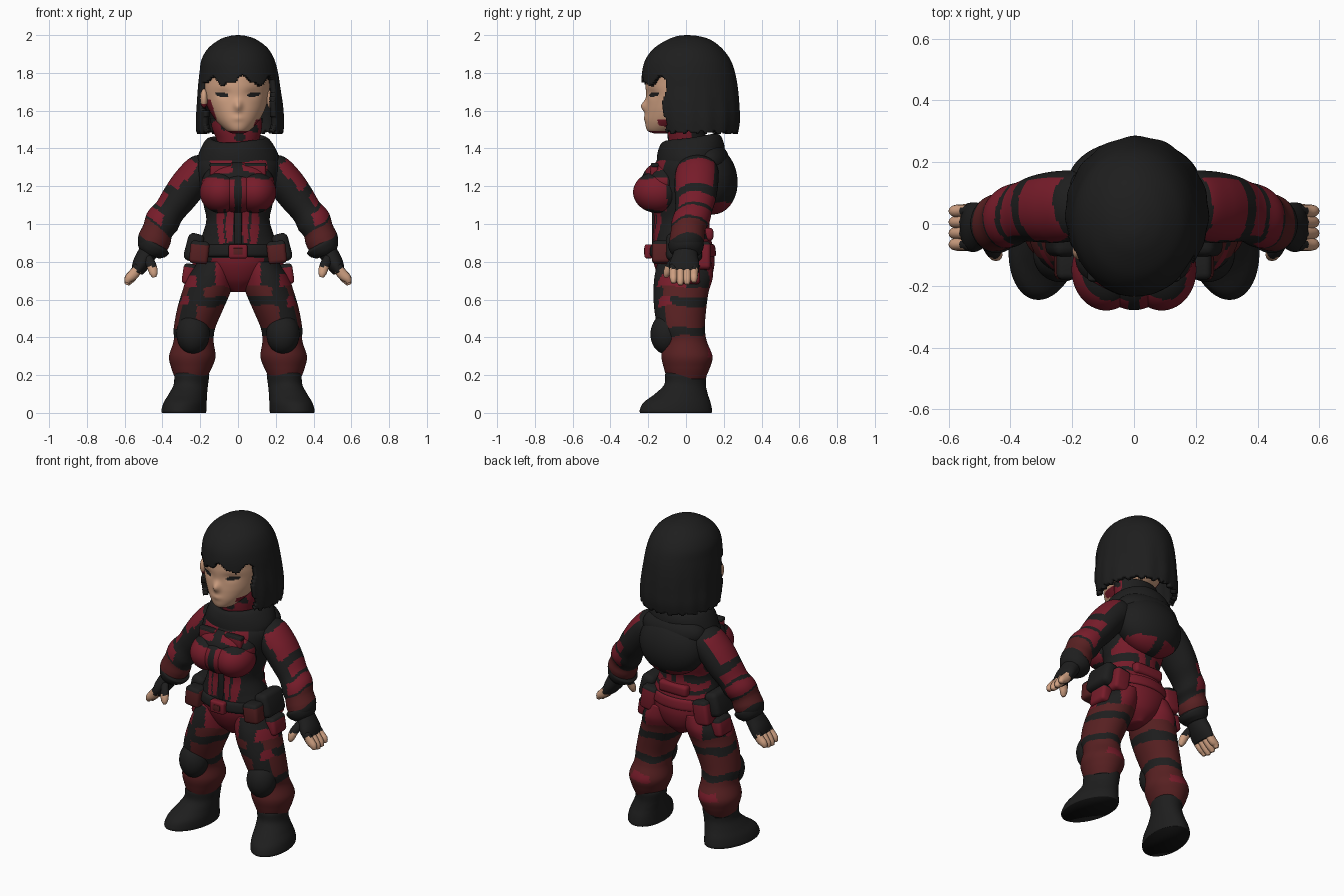
import bpy, bmesh, math
from mathutils import Vector, Matrix

if "Cube" in bpy.data.objects:
    bpy.data.objects.remove(bpy.data.objects["Cube"])

COLS = {"black_cloth": (.013, .013, .013), "crimson": (.185, .0115, .023),
        "dark_red": (.096, .0145, .0155), "skin": (.62, .35, .22), "sole_black": (.006, .006, .006)}
MATS = []
for n, c in COLS.items():
    m = bpy.data.materials.new(n)
    m.diffuse_color = (*c, 1)
    m.use_nodes = True
    m.node_tree.nodes["Principled BSDF"].inputs["Base Color"].default_value = m.diffuse_color
    MATS.append(m)
BLK, RED, DRK, SKN, SOL = range(5)


def finish(name, bm, rule, smooth=True):
    bmesh.ops.recalc_face_normals(bm, faces=bm.faces)
    bm.normal_update()
    for f in bm.faces:
        f.smooth = smooth
        f.material_index = rule if isinstance(rule, int) else rule(f.calc_center_median(), f.normal)
    me = bpy.data.meshes.new(name)
    bm.to_mesh(me)
    bm.free()
    for m in MATS:
        me.materials.append(m)
    ob = bpy.data.objects.new(name, me)
    bpy.context.collection.objects.link(ob)
    return ob


def spline(keys, sub):
    """Catmull-Rom through tuples of numbers."""
    out = []
    for i in range(len(keys) - 1):
        a, b, c, d = (Vector(keys[min(max(j, 0), len(keys) - 1)]) for j in (i - 1, i, i + 1, i + 2))
        for k in range(sub):
            t = k / sub
            out.append(.5 * (2 * b + (c - a) * t + (2 * a - 5 * b + 4 * c - d) * t * t
                             + (3 * b - a - 3 * c + d) * t ** 3))
    return out + [Vector(keys[-1])]


def loft(keys, segs=48, sub=6, flat=True):
    """Rings of (x, y, z, r_across, r_y), horizontal or square to the path."""
    rings, bm, rows = spline(keys, sub), bmesh.new(), []
    for i, r in enumerate(rings):
        p, u, v = Vector(r[:3]), Vector((1, 0, 0)), Vector((0, 1, 0))
        if not flat:
            t = Vector(rings[min(i + 1, len(rings) - 1)][:3]) - Vector(rings[max(i - 1, 0)][:3])
            u = v.cross(t).normalized()
        ang = [2 * math.pi * k / segs for k in range(segs)]
        rows.append([bm.verts.new(p + u * r[3] * math.cos(a) + v * r[4] * math.sin(a)) for a in ang])
    for a, b in zip(rows, rows[1:]):
        for k in range(segs):
            bm.faces.new((a[k], a[k - 1], b[k - 1], b[k]))
    bm.faces.new(rows[0])
    bm.faces.new(rows[-1])
    return bm


def column(rows, **kw):
    """Rows of (z, x centre, x radius, y front, y back)."""
    return loft([(x, (f + b) / 2, z, r, (b - f) / 2) for z, x, r, f, b in rows], **kw)


def blob(name, loc, rad, rule, tilt=0, segs=36):
    bm = bmesh.new()
    bmesh.ops.create_uvsphere(bm, u_segments=segs, v_segments=segs * 2 // 3, radius=1)
    bmesh.ops.transform(bm, verts=bm.verts, matrix=Matrix.Translation(loc)
                        @ Matrix.Rotation(tilt, 4, 'X') @ Matrix.Diagonal((*rad, 1)))
    return finish(name, bm, rule)


def box(name, loc, size, rule, tilt=0, bevel=.02):
    bm = bmesh.new()
    bmesh.ops.create_cube(bm, size=1, matrix=Matrix.Translation(loc)
                          @ Matrix.Rotation(tilt, 4, 'Y') @ Matrix.Diagonal((*size, 1)))
    bmesh.ops.bevel(bm, geom=bm.edges[:], offset=bevel, segments=3, profile=.5, affect='EDGES')
    return finish(name, bm, rule)


def mirrored(bm, s):
    bmesh.ops.scale(bm, vec=(s, 1, 1), verts=bm.verts)
    return bm


# Colour rules for the suit
def wobble(c):
    return .007 * math.sin(31 * c.x + 23 * c.y + 17 * c.z)


def torso_rule(c, n):
    x, z = abs(c.x) + wobble(c), c.z + wobble(c)
    if c.y < 0:
        if z > 1.24:
            return RED if 1.275 < z < 1.335 and .025 < x < .15 else BLK
        if z > 1.075:
            return RED if abs(c.x) > .018 and c.y < -.1 else BLK
        if z > .9:
            return RED if .024 < x < .058 or .07 < x < .105 else BLK
        return RED if z < .825 and x < .14 else BLK
    if z > 1.15:
        return BLK
    if z > 1.04:
        return RED if .03 < x < .17 else BLK
    if z > .99:
        return RED if .02 < x < .06 else BLK
    return RED if x < .17 and not .925 < z < .95 else BLK


def leg_rule(c, n):
    z, x = c.z + wobble(c), abs(c.x)
    if z < .19:
        return BLK
    if z < .405:
        return RED if .29 < z < .34 and n.y > .8 else DRK
    if z < .45 or .565 < z < .615:
        return RED if z > .5 and n.y < -.3 and x > .26 else BLK
    if z < .565:
        return BLK if n.y < -.55 and x > .22 else DRK
    if z < .67:
        return BLK if n.y < -.6 and x > .18 else DRK
    if n.y > .1:
        return RED if x < .2 else BLK
    return RED if x < .12 or (x > .22 and z < .73) else BLK


def arm_rule(c, n):
    out = n.x * math.copysign(1, c.x)
    d = (abs(c.x) - .17) * .6 + (1.31 - c.z) * .8 + wobble(c)   # distance along the sleeve
    if d < .025:
        return BLK
    if d < .2:
        edge = .15 if d < .12 else .35
        return RED if out > edge and n.y < .75 else BLK
    if d < .25:
        return BLK
    if d < .315:
        return RED if out > .2 and n.y > -.75 else BLK
    if d < .335:
        return BLK
    if d < .405:
        return RED if out > -.1 else BLK
    if d < .418:
        return BLK
    return DRK if d < .5 else BLK


# Trunk and a broad bust
finish("torso", column([
    (.64, 0, .04, -.07, .07), (.7, 0, .14, -.13, .125), (.78, 0, .205, -.168, .15), (.86, 0, .222, -.178, .145),
    (.94, 0, .19, -.175, .13), (1.02, 0, .168, -.168, .125), (1.1, 0, .182, -.175, .15), (1.2, 0, .205, -.185, .17),
    (1.3, 0, .22, -.17, .18), (1.36, 0, .195, -.14, .18), (1.42, 0, .13, -.1, .15)], segs=128, sub=12), torso_rule)
for x, r, d in ((.09, .112, .132), (-.09, .112, .132), (0, .12, .131)):
    blob("bust", (x, -.148, 1.168), (r, d, .11), torso_rule, segs=72)
blob("upper_chest", (0, -.11, 1.225), (.19, .125, .11), torso_rule, segs=72)
for s in (1, -1):
    box("chest_pocket", (s * .09, -.168, 1.285), (.115, .04, .07), lambda c, n: RED if 1.27 < c.z < 1.3 else BLK,
        bevel=.012)
    box("pocket_flap", (s * .09, -.165, 1.312), (.12, .04, .024), lambda c, n: RED if abs(c.x) < .06 else BLK,
        bevel=.008)
box("front_zip", (0, -.165, .99), (.04, .03, .2), BLK, bevel=.008)

# Hood draped on the back, rolled collar and neck wrap
blob("hood", (0, .13, 1.235), (.215, .142, .185), lambda c, n: RED if c.z < 1.115 and abs(c.x) > .03 else BLK,
     tilt=.15, segs=64)
blob("hood_fold", (0, .115, 1.33), (.21, .115, .11), BLK)
bm = column([(1.31, 0, .215, -.15, .19), (1.36, 0, .215, -.155, .205), (1.415, 0, .19, -.15, .2),
             (1.455, 0, .16, -.13, .18), (1.45, 0, .135, -.1, .15), (1.38, 0, .12, -.08, .13)])
for v in bm.verts:
    v.co.z += .14 * (v.co.y - .06) + .006 * math.sin(20 * v.co.x + 30 * v.co.z)
finish("collar", bm, BLK)
finish("neck_wrap", column([(1.36, 0, .1, -.08, .12), (1.44, 0, .112, -.095, .11), (1.5, -.005, .13, -.1, .1),
                            (1.56, -.01, .14, -.1, .1)], segs=72, sub=8),
       lambda c, n: BLK if math.sin(45 * c.x + 20) * math.sin(50 * c.z + 25 * c.y) > .35 or c.y > .03 else RED)


# Head with painted eyes
def face_rule(c, n):
    x = abs(c.x) - .085
    if c.y < -.1 and (x / .036) ** 2 + ((c.z - 1.686 - .15 * x) / .013) ** 2 < 1:
        return BLK
    if c.x > .085 and c.z < 1.555 and c.y > -.15:
        return RED
    return RED if c.x < -.115 - .3 * max(0, c.z - 1.56) and c.z < 1.66 or c.z < 1.492 else SKN


bm = column([(1.48, 0, .03, -.17, -.1), (1.495, 0, .062, -.205, -.03), (1.54, -.002, .108, -.216, .06),
             (1.6, -.006, .146, -.214, .13), (1.66, -.01, .168, -.21, .17), (1.74, -.008, .178, -.213, .2),
             (1.84, 0, .17, -.195, .2), (1.92, 0, .11, -.12, .14), (1.945, 0, .03, -.03, .05)], segs=128, sub=12)
for v in bm.verts:                      # nose, eye hollows and lips
    if v.co.y < -.1:
        x, z = v.co.x, v.co.z
        v.co.y -= .026 * math.exp(-(x / .022) ** 2 - ((z - 1.625) / .03) ** 2)
        v.co.y -= .006 * math.exp(-(x / .03) ** 2 - ((z - 1.56) / .016) ** 2)
        v.co.y += .01 * math.exp(-((abs(x) - .08) / .04) ** 2 - ((z - 1.69) / .025) ** 2)
finish("head", bm, face_rule)
blob("ear", (.172, -.05, 1.66), (.02, .035, .05), SKN)
blob("ear", (-.18, -.085, 1.665), (.02, .03, .05), lambda c, n: SKN if c.z > 1.635 else RED)

# Bobbed hair: a dome with the face opening and a ragged hem cut away
bm = column([(1.465, .01, .228, -.19, .27), (1.54, .01, .232, -.215, .283), (1.62, .01, .228, -.23, .282),
             (1.72, .006, .218, -.235, .274), (1.8, .004, .208, -.233, .26), (1.87, 0, .193, -.215, .235),
             (1.93, 0, .158, -.17, .19), (1.975, 0, .1, -.1, .13), (1.995, 0, .045, -.045, .065),
             (2.0, 0, .004, 0, .01)], segs=160, sub=9)
cut = []
for f in bm.faces:
    c = f.calc_center_median()
    a = math.atan2(c.y, c.x)
    fringe = 1.755 + .018 * math.sin(38 * c.x + 1) + .012 * math.sin(85 * c.x) + .03 * math.exp(-((c.x - .05) / .02) ** 2)
    hem = 1.484 + .006 * math.sin(23 * a) + .005 * math.sin(41 * a)
    edge = -.115 + .01 * math.sin(30 * c.z)
    if c.x < 0 and 1.6 < c.z:
        edge, fringe = -.085, fringe - .5 * max(0, -c.x - .16)
    if c.z < hem or (c.y < edge and c.z < fringe):
        cut.append(f)
bmesh.ops.delete(bm, geom=cut, context='FACES')
for v in bm.verts:                      # soft locks around the lower half
    a = math.atan2(v.co.y, v.co.x)
    k = 1 + .008 * math.sin(17 * a) * max(0, min(1, (1.8 - v.co.z) * 4))
    v.co.x *= k
    v.co.y *= k
hair = finish("hair", bm, BLK)
sol = hair.modifiers.new("thickness", 'SOLIDIFY')
sol.thickness, sol.offset = .03, -1

# Limbs, one pass per side
for s in (1, -1):
    finish("leg", mirrored(column([
        (.8, .115, .1, -.15, .135), (.72, .145, .122, -.167, .142), (.64, .168, .128, -.172, .12),
        (.55, .2, .122, -.168, .107), (.45, .23, .11, -.15, .1), (.38, .235, .106, -.122, .11),
        (.3, .242, .123, -.13, .14), (.24, .246, .108, -.118, .127), (.18, .25, .082, -.1, .1)],
        segs=80, sub=12), s), leg_rule)
    blob("knee_pad", (s * .238, -.1, .42), (.088, .088, .11), BLK, tilt=-.08)
    # Boot with flat sole
    bm = column([(.225, .25, .08, -.098, .098), (.205, .25, .091, -.11, .108), (.15, .255, .09, -.115, .105),
                 (.1, .268, .1, -.165, .115), (.055, .28, .112, -.225, .13), (.015, .286, .117, -.245, .138),
                 (0, .286, .115, -.243, .136)])
    for v in bm.verts:
        v.co.x -= .12 * (v.co.y + .05)
    finish("boot", mirrored(bm, s), lambda c, n: SOL if n.z < -.9 else BLK)
    # Sleeve, cuff and glove
    finish("sleeve", mirrored(loft([
        (.14, .06, 1.315, .05, .08), (.185, .06, 1.285, .092, .11), (.25, .055, 1.22, .096, .116),
        (.315, .05, 1.135, .091, .108), (.362, .04, 1.07, .083, .098), (.4, .025, 1.015, .092, .1),
        (.425, .01, .965, .082, .09), (.442, .005, .92, .087, .092), (.456, 0, .885, .08, .086),
        (.47, 0, .85, .055, .065)], segs=80, sub=12, flat=False), s), arm_rule)
    finish("cuff", mirrored(loft([(.432, 0, .905, .07, .075), (.442, 0, .89, .089, .094), (.458, 0, .86, .08, .086),
                                  (.468, 0, .838, .055, .068)], sub=5, flat=False), s), BLK)
    finish("glove", mirrored(loft([(.465, 0, .87, .05, .06), (.488, -.005, .83, .05, .068),
                                   (.515, -.01, .785, .045, .08), (.535, -.01, .745, .032, .078)],
                                  sub=5, flat=False), s), BLK)
    for i in range(4):
        y, d = -.066 + .036 * i, (.01, 0, .003, .014)[i]
        finish("finger", mirrored(loft([(.522, y, .775, .027, .022), (.552, y, .735, .028, .022),
                                        (.578, y, .7 + d, .023, .02), (.588, y, .678 + d, .012, .012)],
                                       segs=12, sub=4, flat=False), s), lambda c, n: BLK if c.z > .766 else SKN)
    finish("thumb", mirrored(loft([(.485, -.045, .83, .024, .024), (.458, -.085, .78, .026, .024),
                                   (.447, -.1, .74, .022, .02), (.443, -.105, .718, .01, .01)],
                                  segs=12, sub=4, flat=False), s), lambda c, n: BLK if c.z > .775 else SKN)
    # Hip pouches
    box("hip_pouch", (s * .232, -.01, .875), (.09, .19, .15), BLK, tilt=s * -.25, bevel=.03)
    box("front_pouch", (s * .205, -.13, .85), (.1, .1, .12), lambda c, n: BLK if c.z > .89 else DRK, tilt=s * -.1)
    box("rear_pouch", (s * .185, .08, .83), (.1, .1, .15), lambda c, n: BLK if c.z > .875 else RED, tilt=s * -.15)
    box("thigh_pouch", (s * .258, .01, .735), (.07, .13, .11), lambda c, n: BLK if c.z > .765 else RED, tilt=s * -.15)

# Belt, buckle and back pouch
finish("belt", column([(.825, 0, .215, -.17, .14), (.835, 0, .232, -.195, .158), (.885, 0, .222, -.19, .152),
                       (.895, 0, .2, -.165, .135)], segs=64, sub=4),
       lambda c, n: RED if n.y > .4 and abs(c.x) < .15 else BLK)
box("buckle", (0, -.197, .855), (.1, .045, .075), RED, bevel=.012)
box("buckle_plate", (0, -.218, .855), (.05, .009, .035), DRK, bevel=.003)
box("back_pouch", (0, .115, .945), (.2, .06, .07), RED)
